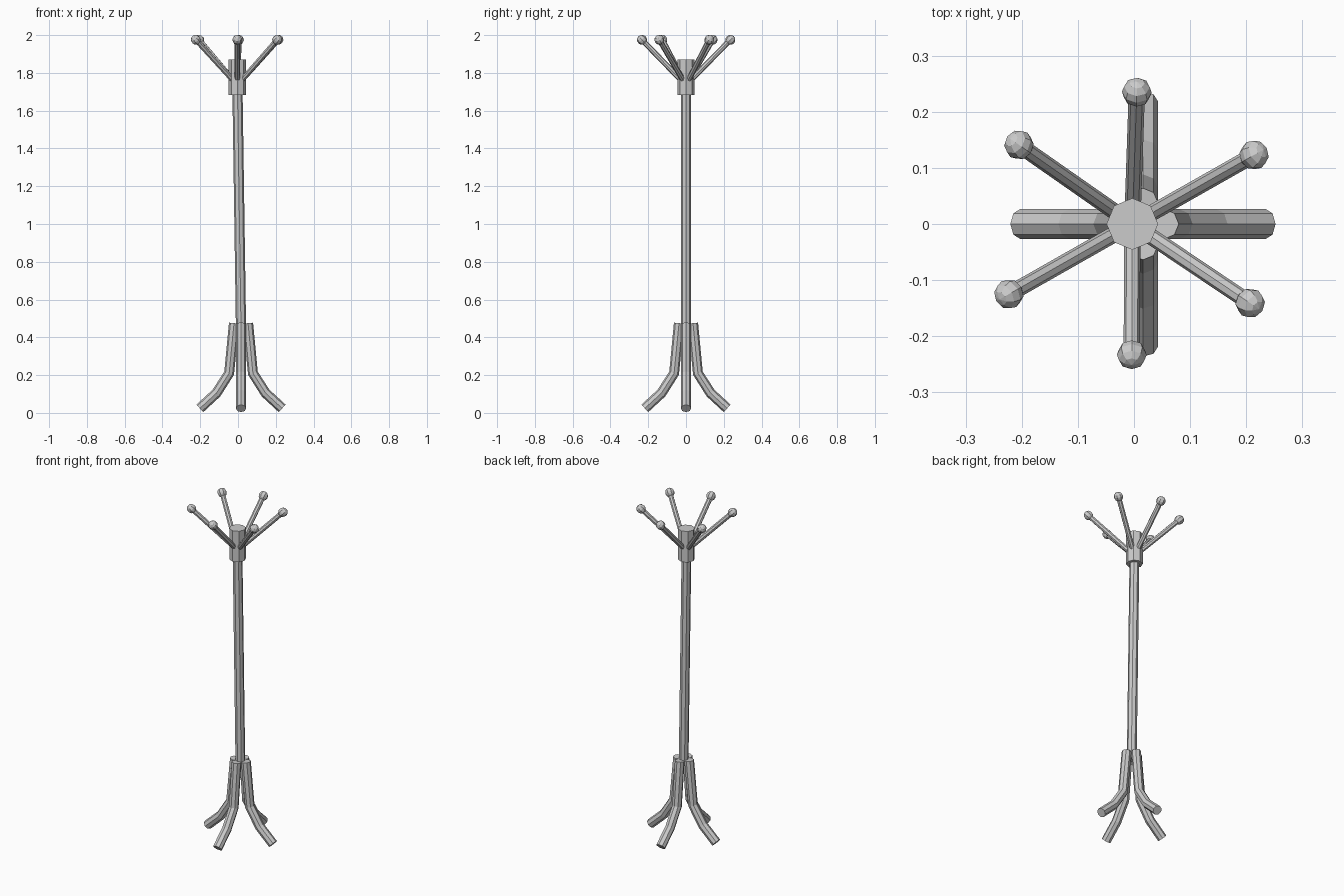
import bpy, bmesh, math
from mathutils import Vector, Matrix

if "Cube" in bpy.data.objects:
    bpy.data.objects.remove(bpy.data.objects["Cube"])

SIDES = 8
HEAD_X, BASE_X = -0.003, 0.016


def finish(bm, name):
    bmesh.ops.recalc_face_normals(bm, faces=bm.faces)
    mesh = bpy.data.meshes.new(name)
    bm.to_mesh(mesh)
    bm.free()
    obj = bpy.data.objects.new(name, mesh)
    bpy.context.collection.objects.link(obj)
    return obj


def tube(name, path, radius, side):
    """Closed flat-sided tube along a path lying square to the 'side' vector."""
    path = [Vector(p) for p in path]
    side = Vector(side).normalized()
    bm = bmesh.new()
    rings = []
    for i, p in enumerate(path):
        d_in = (p - path[max(i - 1, 0)]).normalized()
        d_out = (path[min(i + 1, len(path) - 1)] - p).normalized()
        tangent = (d_in + d_out).normalized()
        up = tangent.cross(side).normalized()
        ring = []
        for k in range(SIDES):
            a = math.tau * k / SIDES
            ring.append(bm.verts.new(p + radius * (math.cos(a) * side + math.sin(a) * up)))
        rings.append(ring)
    for r0, r1 in zip(rings, rings[1:]):
        for k in range(SIDES):
            j = (k + 1) % SIDES
            bm.faces.new((r0[k], r0[j], r1[j], r1[k]))
    bm.faces.new(rings[0])
    bm.faces.new(rings[-1])
    return finish(bm, name)


# Slightly leaning pole and the hub at its top
tube("pole", [(BASE_X, 0, 0.44), (HEAD_X, 0, 1.72)], 0.027, (0, 1, 0))
tube("hub", [(HEAD_X, 0, 1.683), (HEAD_X, 0, 1.87)], 0.046, (0, 1, 0))

# Four curved legs: profile as (distance from axis, height)
leg_profile = [(0.037, 0.475), (0.063, 0.21), (0.13, 0.105), (0.218, 0.024)]
for i, label in enumerate(("right", "back", "left", "front")):
    a = math.pi / 2 * i
    out = Vector((round(math.cos(a)), round(math.sin(a)), 0))
    path = [Vector((BASE_X, 0, z)) + out * r for r, z in leg_profile]
    tube(label + "_leg", path, 0.027, (-out.y, out.x, 0))

# Six upward arms, each with a ball tip
tips = [(0.005, 0.235), (0.214, 0.123), (0.207, -0.141),
        (-0.004, -0.233), (-0.223, -0.125), (-0.205, 0.141)]
for i, (x, y) in enumerate(tips, 1):
    start, tip = Vector((HEAD_X, 0, 1.735)), Vector((x, y, 1.975))
    direction = (tip - start).normalized()
    tube(f"arm_{i}", [start, tip], 0.0145, direction.cross((0, 0, 1)))
    bm = bmesh.new()
    turn = direction.to_track_quat('Z', 'Y').to_matrix().to_4x4()
    bmesh.ops.create_uvsphere(bm, u_segments=8, v_segments=6, radius=0.0265,
                              matrix=Matrix.Translation(tip) @ turn)
    finish(bm, f"arm_ball_{i}")
